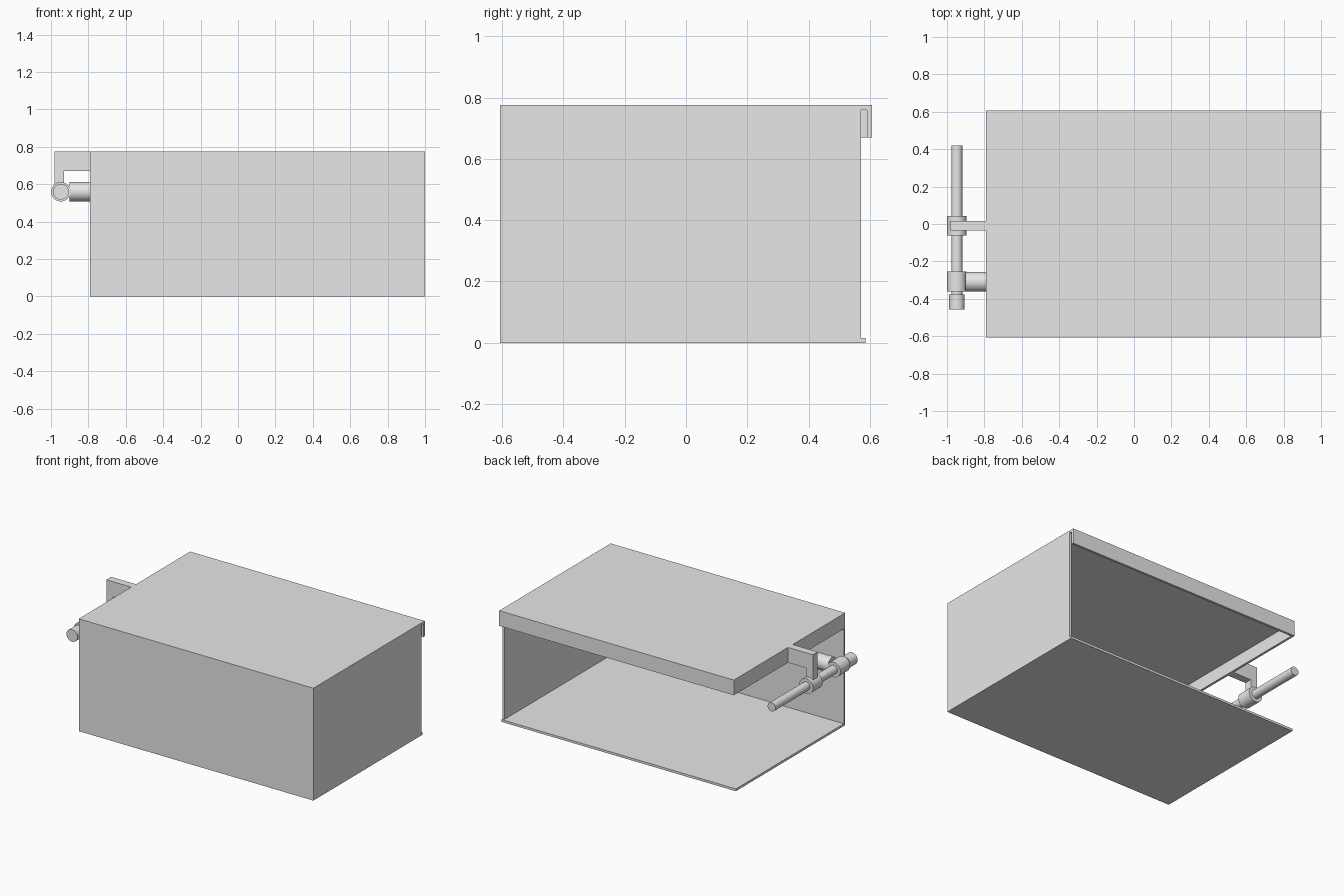
import bpy, bmesh, math
from mathutils import Matrix

if "Cube" in bpy.data.objects:
    bpy.data.objects.remove(bpy.data.objects["Cube"])

grey = bpy.data.materials.new("plain_grey")
grey.diffuse_color = (0.8, 0.8, 0.8, 1)
grey.use_nodes = True
grey.node_tree.nodes["Principled BSDF"].inputs["Base Color"].default_value = grey.diffuse_color


def finish(name, bm):
    bmesh.ops.recalc_face_normals(bm, faces=bm.faces)
    mesh = bpy.data.meshes.new(name)
    bm.to_mesh(mesh)
    bm.free()
    mesh.materials.append(grey)
    ob = bpy.data.objects.new(name, mesh)
    bpy.context.collection.objects.link(ob)
    return ob


def box(name, x, y, z):
    bm = bmesh.new()
    bmesh.ops.create_cube(bm, size=1)
    for v in bm.verts:
        v.co = [a + (c + 0.5) * (b - a) for c, (a, b) in zip(v.co, (x, y, z))]
    return finish(name, bm)


def prism(name, profile, y0, y1):
    """Extrude an x-z profile along y."""
    bm = bmesh.new()
    face = bm.faces.new([bm.verts.new((x, y0, z)) for x, z in profile])
    ext = bmesh.ops.extrude_face_region(bm, geom=[face])["geom"]
    for v in ext:
        if isinstance(v, bmesh.types.BMVert):
            v.co.y = y1
    return finish(name, bm)


def cylinder(name, radius, axis, start, end, centre):
    bm = bmesh.new()
    turn = Matrix.Rotation(math.pi / 2, 4, "Y" if axis == "x" else "X")
    bmesh.ops.create_cone(bm, cap_ends=True, segments=40, radius1=radius,
                          radius2=radius, depth=end - start, matrix=turn)
    ob = finish(name, bm)
    mid = (start + end) / 2
    ob.location = (mid, *centre) if axis == "x" else (centre[0], mid, centre[1])
    bpy.ops.object.select_all(action="DESELECT")
    ob.select_set(True)
    bpy.context.view_layer.objects.active = ob
    bpy.ops.object.shade_smooth_by_angle(angle=math.radians(35))
    return ob


T = 0.016                       # sheet thickness
L, R, F, B = -0.79, 1.0, -0.607, 0.607
TOP, LIP = 0.775, 0.67

# Case: floor, front and right walls; back and left are open
box("floor", (L, R), (F, 0.585), (0, T))
box("front_wall", (L, R), (F, F + T), (T, TOP - T))
box("right_wall", (R - T, R), (F + T, 0.57), (T, TOP - T))

# Lid with hanging lips over the two open sides
box("lid", (L, R), (F, B), (TOP - T, TOP))
box("lid_back_lip", (L, R), (B - T, B), (LIP, TOP - T))
box("lid_left_lip", (L, L + T), (F + T, B - T), (LIP, TOP - T))

# Angled arm from the lid down to the rod guide
prism("lid_arm", [(L, TOP), (-0.98, TOP), (-0.98, 0.57), (-0.93, 0.57),
                  (-0.93, LIP), (L, LIP)], -0.035, 0.017)

# Sliding rod with its guides, end knob and side post
AX = (-0.947, 0.56)
cylinder("rod", 0.03, "y", -0.39, 0.42, AX)
cylinder("arm_guide", 0.052, "y", -0.062, 0.043, AX)
cylinder("post_guide", 0.052, "y", -0.362, -0.255, AX)
cylinder("rod_knob", 0.042, "y", -0.457, -0.377, AX)
cylinder("side_post", 0.052, "x", -0.9, L, (-0.309, 0.56))
